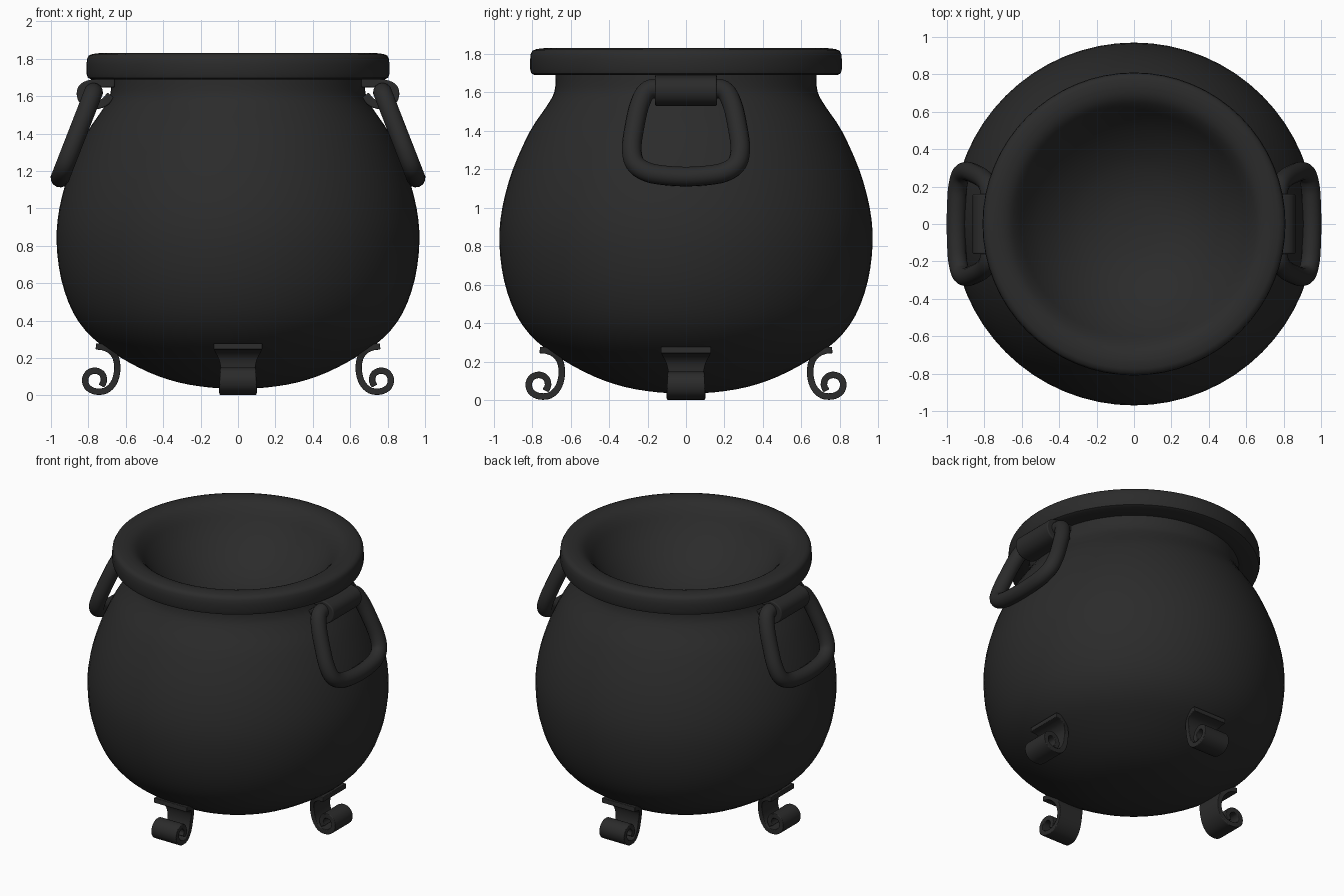
import bpy, bmesh, math
from mathutils import Vector, Matrix

cube = bpy.data.objects.get("Cube")
if cube:
    bpy.data.objects.remove(cube, do_unlink=True)

iron = bpy.data.materials.new("black iron")
iron.use_nodes = True
iron.diffuse_color = (0.024, 0.024, 0.024, 1)
iron.node_tree.nodes["Principled BSDF"].inputs["Base Color"].default_value = iron.diffuse_color


def smooth_path(points, steps=5, closed=False):
    """Catmull-Rom curve through the points."""
    pts = [Vector(p) for p in points]
    n = len(pts)
    at = (lambda i: pts[i % n]) if closed else (lambda i: pts[max(0, min(n - 1, i))])
    out = []
    for i in range(n if closed else n - 1):
        a, b, c, d = at(i - 1), at(i), at(i + 1), at(i + 2)
        for s in range(steps):
            t = s / steps
            out.append(0.5 * (2 * b + (c - a) * t + (2 * a - 5 * b + 4 * c - d) * t ** 2
                              + (3 * b - a - 3 * c + d) * t ** 3))
    return out if closed else out + [pts[-1]]


def add_object(name, bm, angle=45):
    mesh = bpy.data.meshes.new(name)
    bm.to_mesh(mesh)
    bm.free()
    mesh.materials.append(iron)
    obj = bpy.data.objects.new(name, mesh)
    bpy.context.collection.objects.link(obj)
    bpy.ops.object.select_all(action='DESELECT')
    obj.select_set(True)
    bpy.context.view_layer.objects.active = obj
    bpy.ops.object.shade_smooth_by_angle(angle=math.radians(angle))
    return obj


def lathe(name, profile, segments=64):
    bm = bmesh.new()
    verts = [bm.verts.new((r, 0, z)) for r, z in profile]
    edges = [bm.edges.new(pair) for pair in zip(verts, verts[1:])]
    bmesh.ops.spin(bm, geom=verts + edges, cent=(0, 0, 0), axis=(0, 0, 1),
                   angle=math.tau, steps=segments, use_duplicate=False)
    bmesh.ops.remove_doubles(bm, verts=bm.verts, dist=0.0005)
    bmesh.ops.recalc_face_normals(bm, faces=bm.faces)
    return add_object(name, bm)


def ribbon(name, points, thickness, turn):
    """Strap bent along (radius, height, half width) points, turned about z."""
    path = smooth_path(points)
    bm = bmesh.new()
    rows = []
    for i, p in enumerate(path):
        d = path[min(i + 1, len(path) - 1)] - path[max(i - 1, 0)]
        n = Vector((-d.y, d.x)).normalized() * thickness / 2
        rows.append([bm.verts.new((p.x + s * n.x, w * p.z, p.y + s * n.y))
                     for s, w in ((1, 1), (1, -1), (-1, -1), (-1, 1))])
    for a, b in zip(rows, rows[1:]):
        for k in range(4):
            bm.faces.new((a[k], a[k - 1], b[k - 1], b[k]))
    bm.faces.new(rows[0])
    bm.faces.new(rows[-1])
    bmesh.ops.rotate(bm, verts=bm.verts, matrix=Matrix.Rotation(turn, 3, 'Z'))
    bmesh.ops.recalc_face_normals(bm, faces=bm.faces)
    obj = add_object(name, bm)
    bevel = obj.modifiers.new("soft edges", 'BEVEL')
    bevel.width = thickness * 0.25
    bevel.segments = 3
    bevel.limit_method = 'ANGLE'
    bevel.angle_limit = math.radians(50)


def closed_tube(name, points, radius, sides=14):
    path = smooth_path(points, 6, True)
    normal = (path[0] - path[9]).cross(path[18] - path[9]).normalized()
    bm = bmesh.new()
    rings = []
    for i, p in enumerate(path):
        out = (path[(i + 1) % len(path)] - path[i - 1]).cross(normal).normalized()
        rings.append([bm.verts.new(p + radius * (math.cos(a) * out + math.sin(a) * normal))
                      for a in (math.tau * k / sides for k in range(sides))])
    for i, ring in enumerate(rings):
        for k in range(sides):
            bm.faces.new((rings[i - 1][k - 1], rings[i - 1][k], ring[k], ring[k - 1]))
    bmesh.ops.recalc_face_normals(bm, faces=bm.faces)
    return add_object(name, bm, 60)


# Pot: round belly, narrow neck, thick rim and a shallow bowl inside
belly = [(0, 0.035), (0.15, 0.042), (0.32, 0.07), (0.48, 0.125), (0.64, 0.21), (0.78, 0.31),
         (0.88, 0.44), (0.945, 0.62), (0.97, 0.82), (0.955, 1.0), (0.9, 1.2), (0.81, 1.4),
         (0.73, 1.52), (0.685, 1.6), (0.677, 1.69)]
rim = [(0.785, 1.69), (0.803, 1.698), (0.81, 1.72), (0.81, 1.77), (0.807, 1.8), (0.797, 1.818),
       (0.775, 1.826)]
inside = [(0.74, 1.83), (0.7, 1.825), (0.66, 1.806), (0.62, 1.765), (0.58, 1.71), (0.52, 1.64),
          (0.43, 1.56), (0.32, 1.49), (0.2, 1.445), (0.1, 1.427), (0, 1.42)]
lathe("pot", [tuple(p) for p in smooth_path(belly, 3)] + rim
      + [tuple(p) for p in smooth_path(inside, 3)])

# Handles: a tilted rounded ring hung in a curled strap on each side
half_ring = [(0.1, 1.62), (0.195, 1.612), (0.24, 1.54), (0.268, 1.42), (0.282, 1.31),
             (0.264, 1.23), (0.2, 1.186), (0.11, 1.169)]
ring = half_ring + [(0, 1.163)] + [(-y, z) for y, z in reversed(half_ring)]
strap = [(0.66, 1.67, 0.16), (0.72, 1.67, 0.16), (0.79, 1.664, 0.16), (0.832, 1.642, 0.16),
         (0.838, 1.6, 0.16), (0.815, 1.565, 0.16), (0.765, 1.553, 0.16), (0.715, 1.567, 0.16),
         (0.68, 1.605, 0.16)]
for side, sign in (("left", 1), ("right", -1)):
    closed_tube(side + "_handle",
                [(sign * (0.775 + (1.615 - z) * 0.39), y, z) for y, z in ring], 0.051)
    ribbon(side + "_handle_strap", strap, 0.046, 0 if sign > 0 else math.pi)

# Feet: four scrolled straps under the belly
scroll = [(0.76, 0.262, 0.13), (0.72, 0.257, 0.128), (0.68, 0.237, 0.12), (0.652, 0.195, 0.102),
          (0.646, 0.13, 0.09), (0.665, 0.066, 0.09), (0.708, 0.026, 0.096),
          (0.765, 0.022, 0.1), (0.806, 0.046, 0.1), (0.817, 0.087, 0.098),
          (0.798, 0.122, 0.096), (0.76, 0.132, 0.094), (0.727, 0.115, 0.09),
          (0.717, 0.08, 0.09), (0.73, 0.05, 0.09)]
for i, place in enumerate(("left", "back", "right", "front")):
    ribbon(place + "_foot", scroll, 0.034, i * math.pi / 2)
